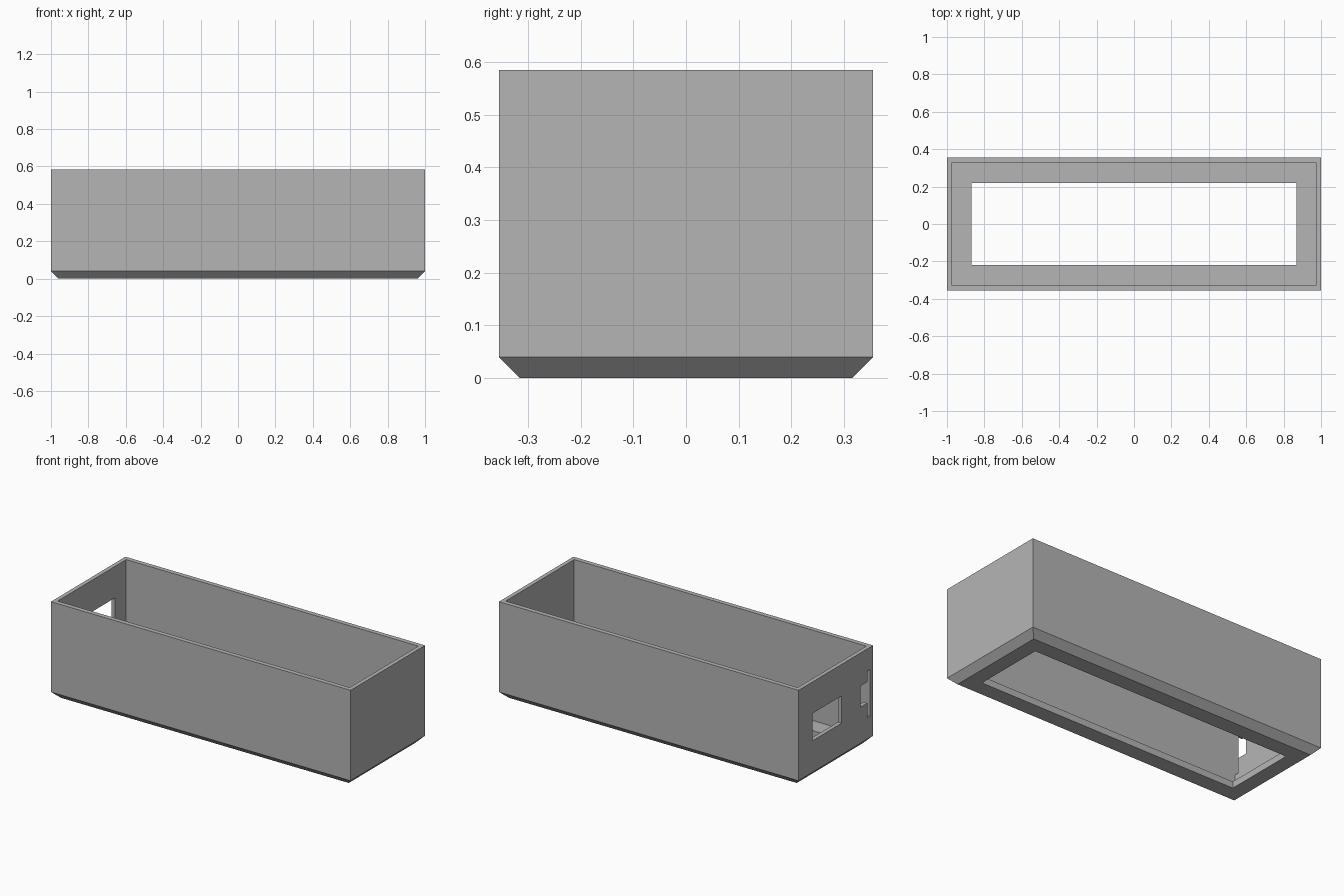
import bpy, bmesh

if "Cube" in bpy.data.objects:
    bpy.data.objects.remove(bpy.data.objects["Cube"], do_unlink=True)

# Single grey plastic
grey = bpy.data.materials.new("grey plastic")
grey.use_nodes = True
colour = (0.46, 0.46, 0.46, 1)
grey.diffuse_color = colour
grey.node_tree.nodes["Principled BSDF"].inputs["Base Color"].default_value = colour


def add_object(name, bm):
    bmesh.ops.recalc_face_normals(bm, faces=bm.faces)
    mesh = bpy.data.meshes.new(name)
    bm.to_mesh(mesh)
    bm.free()
    mesh.materials.append(grey)
    obj = bpy.data.objects.new(name, mesh)
    bpy.context.collection.objects.link(obj)
    return obj


def rectangular_shell(name, profile):
    """Sweep a closed profile of (half x, half y, z) around a rectangle."""
    bm = bmesh.new()
    rings = [[bm.verts.new((sx * x, sy * y, z))
              for sx, sy in ((-1, -1), (1, -1), (1, 1), (-1, 1))]
             for x, y, z in profile]
    for i, ring in enumerate(rings):
        following = rings[(i + 1) % len(rings)]
        for j in range(4):
            k = (j + 1) % 4
            bm.faces.new((ring[j], ring[k], following[k], following[j]))
    return add_object(name, bm)


def cut_end_wall(target, name, outline):
    """Cut a (y, z) outline through the -x end wall."""
    bm = bmesh.new()
    face = bm.faces.new([bm.verts.new((-1.1, y, z)) for y, z in outline])
    side = bmesh.ops.extrude_face_region(bm, geom=[face])["geom"]
    moved = [v for v in side if isinstance(v, bmesh.types.BMVert)]
    bmesh.ops.translate(bm, verts=moved, vec=(0.2, 0, 0))
    cutter = add_object(name, bm)
    cutter.hide_render = True
    mod = target.modifiers.new(name, "BOOLEAN")
    mod.operation = "DIFFERENCE"
    mod.solver = "EXACT"
    mod.object = cutter
    bpy.context.view_layer.objects.active = target
    bpy.ops.object.modifier_apply(modifier=name)
    bpy.data.objects.remove(cutter, do_unlink=True)


# Open box with chamfered base and a floor window
case = rectangular_shell("open_case", [
    (0.96, 0.315, 0), (1, 0.355, 0.04), (1, 0.355, 0.585),
    (0.975, 0.327, 0.585), (0.975, 0.327, 0.04),
    (0.87, 0.22, 0.04), (0.87, 0.22, 0)])

# Rectangular port
cut_end_wall(case, "port_cutter",
             [(-0.055, 0.23), (0.22, 0.23), (0.22, 0.395), (-0.055, 0.395)])

# Stepped slot beside the front wall
cut_end_wall(case, "slot_cutter",
             [(-0.327, 0.167), (-0.3, 0.167), (-0.3, 0.258), (-0.236, 0.258),
              (-0.236, 0.385), (-0.3, 0.385), (-0.3, 0.45), (-0.327, 0.45)])
